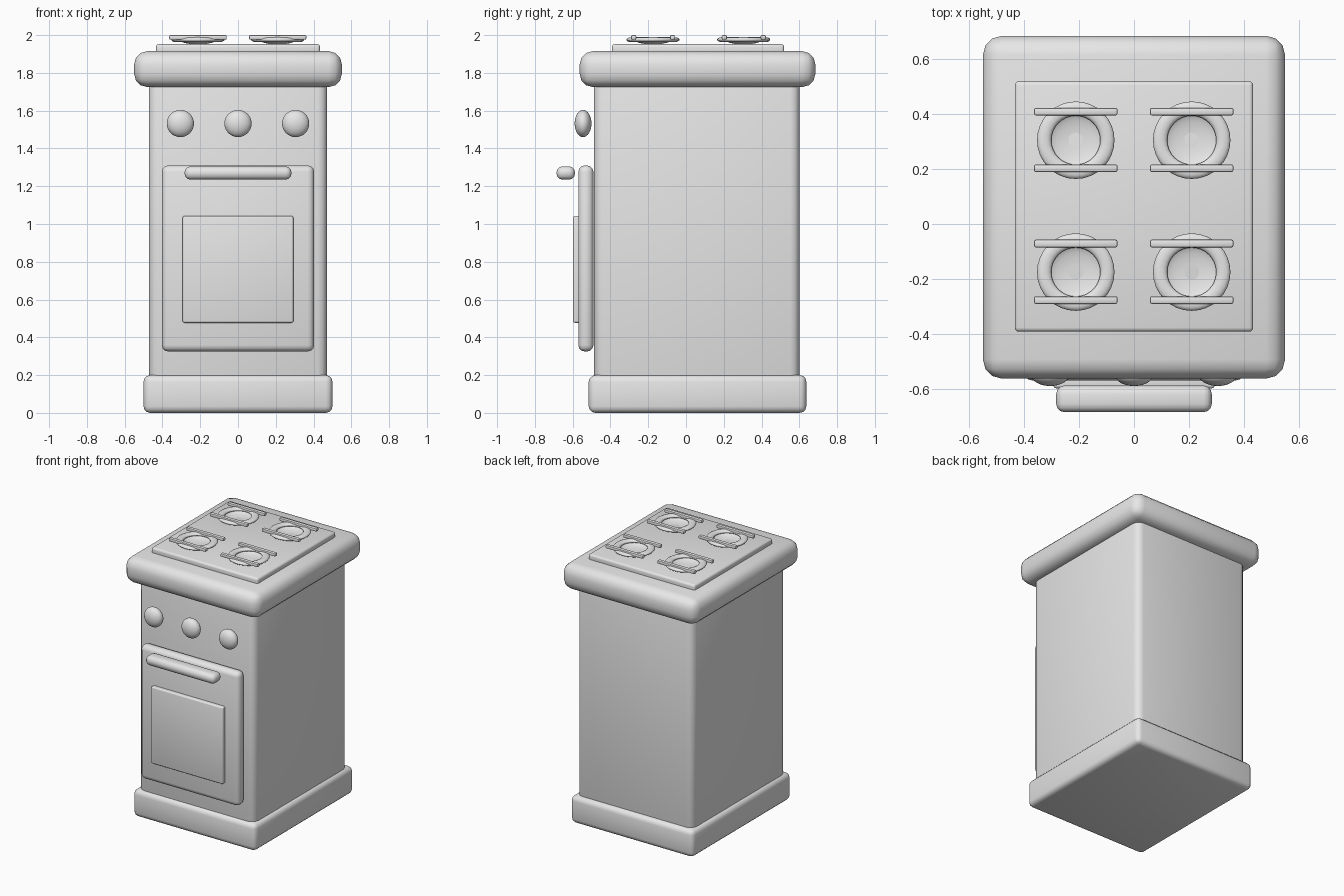
import bpy, bmesh, math
from mathutils import Matrix

cube = bpy.data.objects.get("Cube")
if cube:
    bpy.data.objects.remove(cube, do_unlink=True)

grey = bpy.data.materials.new("light grey")
grey.use_nodes = True
colour = (0.8, 0.8, 0.8, 1)
grey.diffuse_color = colour
grey.node_tree.nodes["Principled BSDF"].inputs["Base Color"].default_value = colour


def finish(obj, name, angle=40):
    """Name, colour and smooth a part."""
    obj.name = obj.data.name = name
    obj.data.materials.append(grey)
    bpy.ops.object.select_all(action='DESELECT')
    obj.select_set(True)
    bpy.context.view_layer.objects.active = obj
    bpy.ops.object.shade_smooth_by_angle(angle=math.radians(angle))
    return obj


def mesh_object(name, bm, angle=40):
    mesh = bpy.data.meshes.new(name)
    bm.to_mesh(mesh)
    bm.free()
    obj = bpy.data.objects.new(name, mesh)
    bpy.context.collection.objects.link(obj)
    return finish(obj, name, angle)


def rounded_box(name, x, y, z, bevel, segments=3):
    """Box between the given (low, high) limits with rounded edges."""
    bm = bmesh.new()
    size = [hi - lo for lo, hi in (x, y, z)]
    centre = [(hi + lo) / 2 for lo, hi in (x, y, z)]
    bmesh.ops.create_cube(bm, size=1, matrix=Matrix.Translation(centre) @ Matrix.Diagonal((*size, 1)))
    bmesh.ops.bevel(bm, geom=bm.edges[:], offset=bevel, segments=segments,
                    profile=0.5, affect='EDGES')
    return mesh_object(name, bm)


def lathe(name, profile, location, steps=32, closed=False):
    """Spin a (radius, height) profile around the vertical axis."""
    bm = bmesh.new()
    verts = [bm.verts.new((r, 0, h)) for r, h in profile]
    edges = [bm.edges.new(pair) for pair in zip(verts, verts[1:])]
    if closed:
        edges.append(bm.edges.new((verts[-1], verts[0])))
    bmesh.ops.spin(bm, geom=verts + edges, axis=(0, 0, 1), cent=(0, 0, 0),
                   angle=math.tau, steps=steps)
    bmesh.ops.remove_doubles(bm, verts=bm.verts[:], dist=0.0001)
    bmesh.ops.recalc_face_normals(bm, faces=bm.faces[:])
    if not closed:  # open bowl: make its faces look upward
        down = [f for f in bm.faces if f.normal.z < 0]
        bmesh.ops.reverse_faces(bm, faces=down)
    bmesh.ops.translate(bm, verts=bm.verts[:], vec=location)
    return mesh_object(name, bm, 60)


# Cabinet
rounded_box("plinth", (-0.5, 0.5), (-0.515, 0.637), (0, 0.2), 0.035)
rounded_box("body", (-0.472, 0.472), (-0.487, 0.602), (0.1, 1.8), 0.05)
rounded_box("worktop", (-0.55, 0.55), (-0.563, 0.685), (1.725, 1.915), 0.07)
rounded_box("hob_plate", (-0.434, 0.434), (-0.392, 0.52), (1.89, 1.952), 0.015)

# Oven door
rounded_box("door", (-0.403, 0.403), (-0.57, -0.49), (0.325, 1.31), 0.034)
rounded_box("door_window", (-0.293, 0.293), (-0.598, -0.55), (0.477, 1.043), 0.01)
rounded_box("door_handle", (-0.283, 0.283), (-0.685, -0.588), (1.235, 1.305), 0.03)

# Flattened control knobs
for label, x in (("left", 0.305), ("middle", 0), ("right", -0.305)):
    bm = bmesh.new()
    bmesh.ops.create_uvsphere(bm, u_segments=32, v_segments=16, radius=0.072)
    bmesh.ops.scale(bm, vec=(1, 0.62, 1), verts=bm.verts[:])
    bmesh.ops.translate(bm, vec=(x, -0.545, 1.532), verts=bm.verts[:])
    mesh_object("knob_" + label, bm)

# Burners: flattened ring, shallow bowl and two support bars each
ring = [(0.115 + 0.026 * math.cos(a), 0.013 * math.sin(a))
        for a in (math.tau * i / 12 for i in range(12))]
bowl = [(0.1 * math.sin(a), 0.026 * (1 - math.cos(a)))
        for a in (math.pi / 2 * i / 6 for i in range(7))]
for side, x in (("left", 0.21), ("right", -0.212)):
    for row, y in (("front", -0.175), ("back", 0.305)):
        tag = f"{row}_{side}"
        lathe("burner_ring_" + tag, ring, (x, y, 1.976), closed=True)
        lathe("burner_bowl_" + tag, bowl, (x, y, 1.951))
        for part, offset in (("inner", -0.102), ("outer", 0.104)):
            bar = y + offset
            rounded_box(f"burner_bar_{part}_{tag}", (x - 0.152, x + 0.152),
                        (bar - 0.014, bar + 0.014), (1.976, 2), 0.007, 2)
